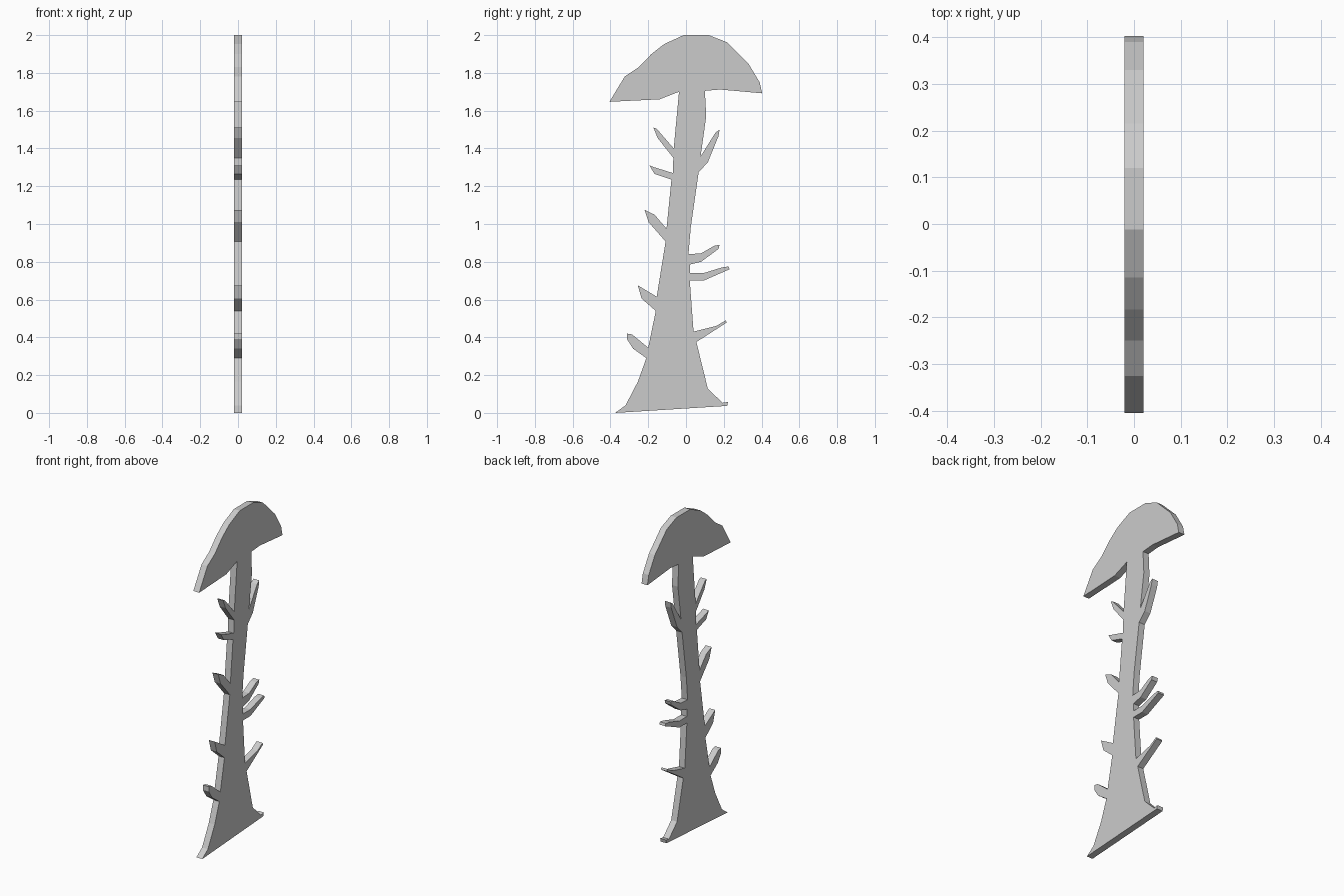
import bpy, bmesh

HALF = 0.02  # half thickness of the flat cut-out

# Outline segments as (y, z), clockwise from the lower left
# Left root flare
root_left = [(-.375, 0), (-.32, .04), (-.255, .165)]

# Left twigs: lower root, belly, tip, shoulder, upper root
left_twigs = [
    [(-.21, .29), (-.28, .34), (-.312, .39), (-.312, .42), (-.285, .415), (-.20, .345)],
    [(-.16, .54), (-.235, .605), (-.255, .675), (-.23, .66), (-.155, .615)],
    [(-.108, .907), (-.198, 1.01), (-.22, 1.075), (-.167, 1.05), (-.103, .975)],
    [(-.077, 1.235), (-.167, 1.265), (-.193, 1.31), (-.167, 1.30), (-.07, 1.27)],
    [(-.067, 1.35), (-.15, 1.455), (-.172, 1.51), (-.156, 1.505), (-.065, 1.40)],
]

# Domed crown
crown = [(-.037, 1.70), (-.14, 1.66), (-.405, 1.647), (-.325, 1.78), (-.25, 1.83),
         (-.183, 1.90), (-.115, 1.953), (-.012, 2.0), (.12, 2.0), (.215, 1.963),
         (.33, 1.85), (.39, 1.75), (.403, 1.692), (.18, 1.712), (.10, 1.705), (.107, 1.57)]

# Right twigs, top to bottom: upper root, tip, lower root
right_twigs = [
    [(.077, 1.357), (.157, 1.485), (.178, 1.50), (.172, 1.465), (.115, 1.325), (.067, 1.275)],
    [(.025, .98), (.013, .84), (.08, .845), (.15, .885), (.178, .89), (.172, .868),
     (.08, .80), (.02, .785)],
    [(.02, .74), (.093, .74), (.19, .77), (.225, .775), (.23, .76), (.093, .70), (.02, .70)],
    [(.04, .43), (.16, .46), (.21, .49), (.215, .478), (.055, .375)],
]

# Right root flare
root_right = [(.115, .13), (.193, .053), (.222, .058), (.218, .037)]

outline = (root_left + [p for t in left_twigs for p in t] + crown
           + [p for t in right_twigs for p in t] + root_right)


def flat_cutout(name, points):
    """Extrude a (y, z) outline along x, centred on x = 0."""
    bm = bmesh.new()
    face = bm.faces.new([bm.verts.new((-HALF, y, z)) for y, z in points])
    ext = bmesh.ops.extrude_face_region(bm, geom=[face], use_keep_orig=True)
    moved = [g for g in ext["geom"] if isinstance(g, bmesh.types.BMVert)]
    bmesh.ops.translate(bm, verts=moved, vec=(2 * HALF, 0, 0))
    bmesh.ops.recalc_face_normals(bm, faces=bm.faces[:])
    mesh = bpy.data.meshes.new(name)
    bm.to_mesh(mesh)
    bm.free()
    obj = bpy.data.objects.new(name, mesh)
    bpy.context.collection.objects.link(obj)
    return obj


flat_cutout("tree_cutout", outline)
